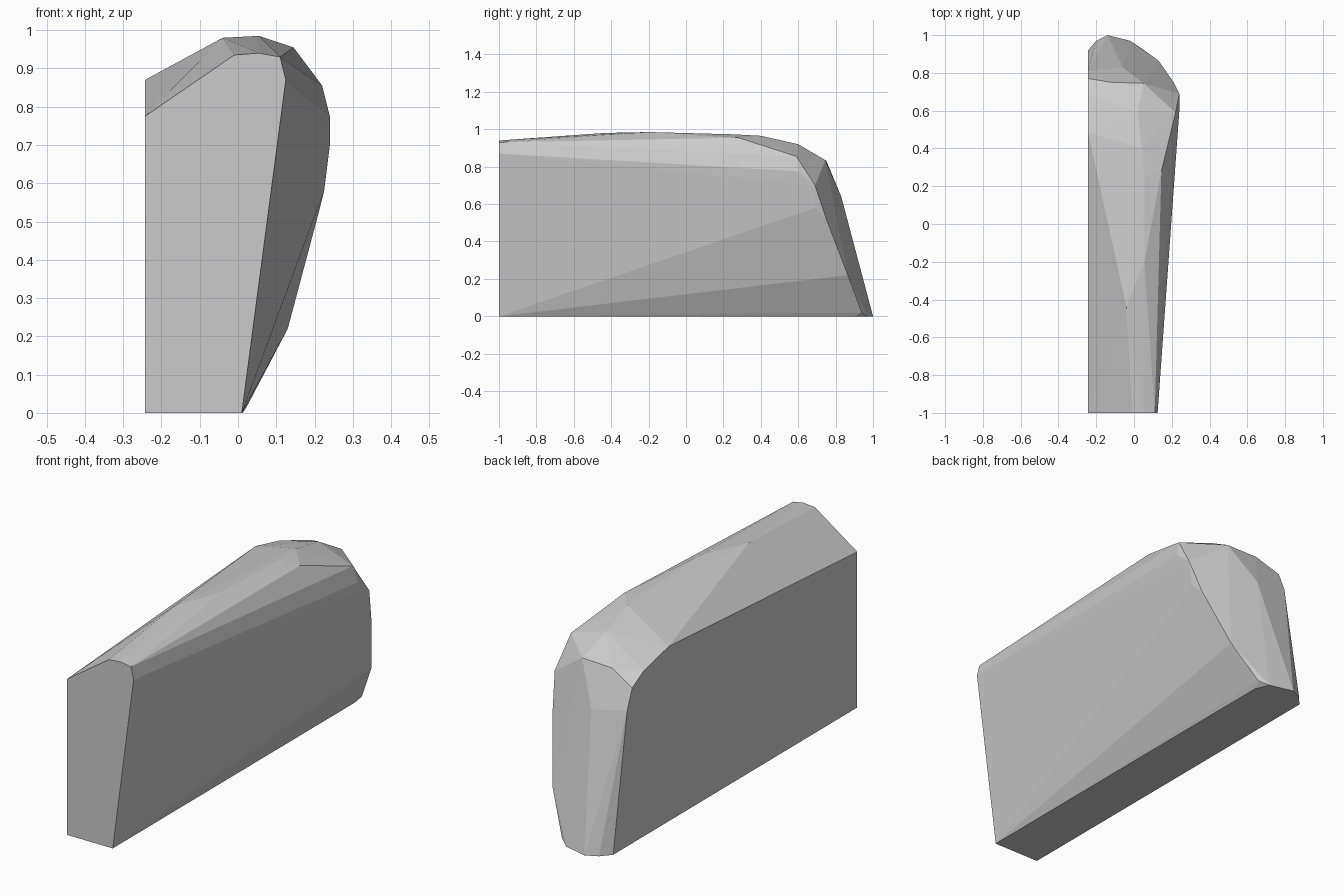
import bpy, bmesh

# Outlines of the three flat sides
front = [(-0.243, 0), (0.01, 0), (0.125, 0.87), (0.11, 0.93),
         (0.055, 0.94), (-0.01, 0.935), (-0.243, 0.775)]          # x, z at y = -1
left = [(0.485, 0.87), (0.68, 0.824), (0.77, 0.774), (0.81, 0.675)]  # y, z at x = -0.243
bottom = [(0.012, 0.9), (-0.02, 0.97), (-0.14, 1.0),
          (-0.2, 0.97), (-0.243, 0.92)]                            # x, y at z = 0

# Guide points of the rounded ridges
right_rail = [(0.025, 0.94, 0.02), (0.11, 0.85, 0.21), (0.225, 0.69, 0.58),
              (0.24, 0.69, 0.7), (0.24, 0.6, 0.775), (0.22, 0.59, 0.855)]
top_ridge = [(-0.04, -0.44, 0.98), (0.055, -0.2, 0.985), (0.055, 0.25, 0.973),
             (0.145, 0.28, 0.955), (0.04, 0.4, 0.965), (0.02, 0.6, 0.92)]
back_ridge = [(0.05, 0.745, 0.835), (-0.12, 0.75, 0.832), (-0.06, 0.83, 0.64),
              (0.21, 0.75, 0.52), (0.13, 0.865, 0.22)]

points = [(x, -1, z) for x, z in front]
points += [(-0.243, y, z) for y, z in left]
points += [(x, y, 0) for x, y in bottom]
points += right_rail + top_ridge + back_ridge

# Rounded block: the skin stretched over the outlines and ridges
bm = bmesh.new()
for p in points:
    bm.verts.new(p)
hull = bmesh.ops.convex_hull(bm, input=bm.verts[:])
loose = [v for v in bm.verts if not v.link_faces]
bmesh.ops.delete(bm, geom=loose, context='VERTS')
bmesh.ops.dissolve_limit(bm, angle_limit=0.01, verts=bm.verts[:], edges=bm.edges[:])
bmesh.ops.recalc_face_normals(bm, faces=bm.faces[:])

mesh = bpy.data.meshes.new("rounded_block")
bm.to_mesh(mesh)
bm.free()
block = bpy.data.objects.new("rounded_block", mesh)
bpy.context.collection.objects.link(block)
